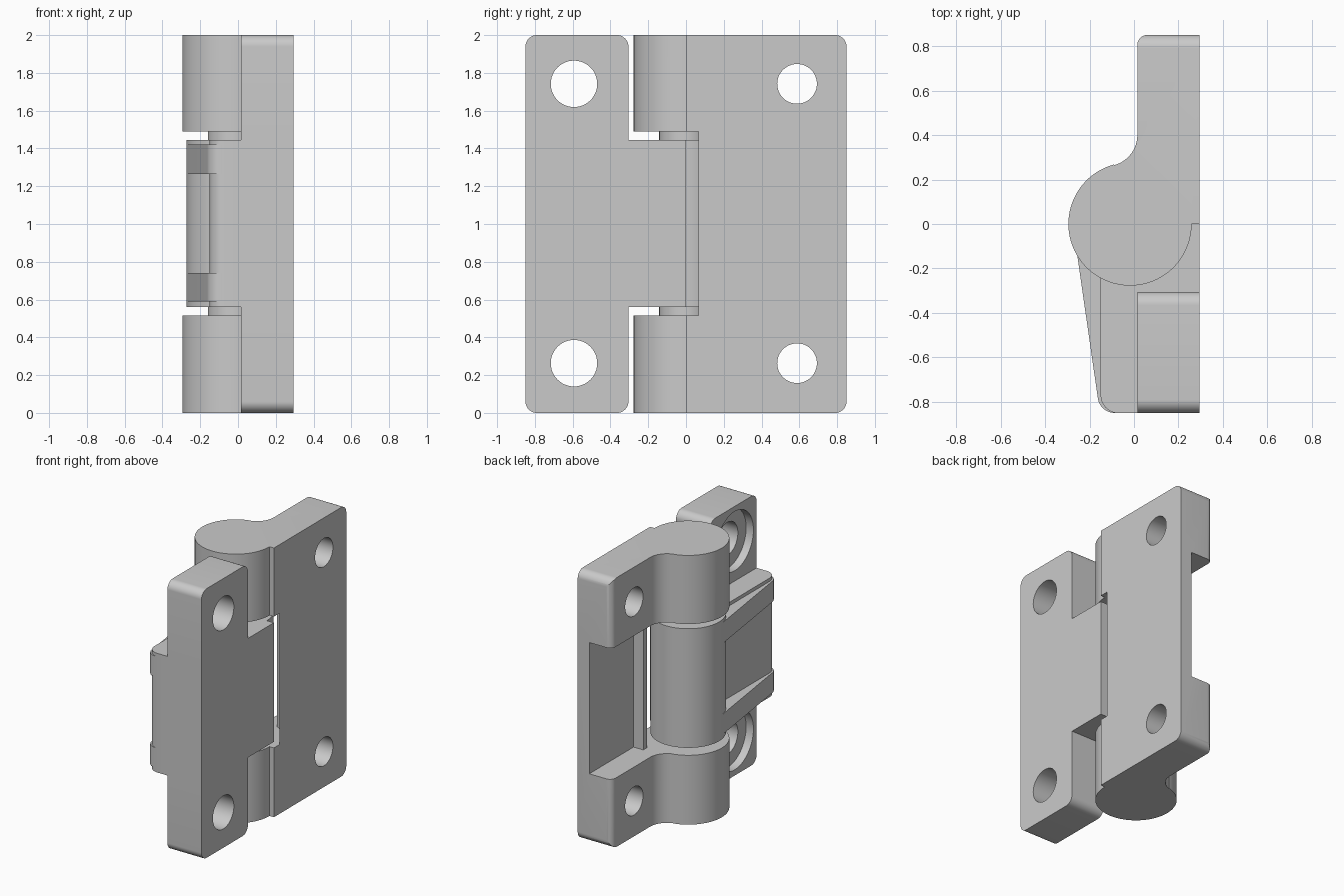
import bpy, bmesh
from math import cos, sin, radians, tan
from mathutils import Vector

cube = bpy.data.objects.get("Cube")
if cube:
    bpy.data.objects.remove(cube, do_unlink=True)

grey = bpy.data.materials.new("plain grey")
grey.use_nodes = True
grey.diffuse_color = (0.59, 0.59, 0.59, 1)
grey.node_tree.nodes["Principled BSDF"].inputs["Base Color"].default_value = grey.diffuse_color

AXIS_X = -0.018          # pin axis, running along z
BACK, FACE = 0.295, 0.015  # mounting side and outer side of the leaves
Z_GAP = (0.515, 1.49)    # space between the outer knuckles
Z_MID = (0.56, 1.445)    # height of the middle knuckle
HOLE_Z = (0.263, 1.742)


def arc(cx, cy, r, start, end, n=16):
    angles = [radians(start + (end - start) * i / n) for i in range(n + 1)]
    return [(cx + r * cos(a), cy + r * sin(a)) for a in angles]


def circle(cx, cy, r, n=64):
    return arc(cx, cy, r, 0, 360, n)[:-1]


def rounded(corners, n=8):
    """Polygon from (u, v, radius) corners, rounding each corner."""
    out = []
    for i, (u, v, r) in enumerate(corners):
        p = Vector((u, v))
        if r == 0:
            out.append((u, v))
            continue
        a = (Vector(corners[i - 1][:2]) - p).normalized()
        b = (Vector(corners[(i + 1) % len(corners)][:2]) - p).normalized()
        half = a.angle(b) / 2
        centre = p + (a + b).normalized() * (r / sin(half))
        start = (p + a * (r / tan(half)) - centre).normalized()
        end = (p + b * (r / tan(half)) - centre).normalized()
        for k in range(n + 1):
            spoke = start.lerp(end, k / n).normalized()
            out.append(tuple(centre + spoke * r))
    return out


def prism(name, outline, low, high, axis="z"):
    """Extrude an xy outline along z, or a yz outline along x."""
    bm = bmesh.new()
    place = (lambda u, v, w: (u, v, w)) if axis == "z" else (lambda u, v, w: (w, u, v))
    face = bm.faces.new([bm.verts.new(place(u, v, low)) for u, v in outline])
    grown = bmesh.ops.extrude_face_region(bm, geom=[face])["geom"]
    moved = [g for g in grown if isinstance(g, bmesh.types.BMVert)]
    bmesh.ops.translate(bm, verts=moved, vec=place(0, 0, high - low))
    bmesh.ops.recalc_face_normals(bm, faces=bm.faces)
    mesh = bpy.data.meshes.new(name)
    bm.to_mesh(mesh)
    bm.free()
    mesh.materials.append(grey)
    obj = bpy.data.objects.new(name, mesh)
    bpy.context.collection.objects.link(obj)
    return obj


def activate(obj):
    bpy.ops.object.select_all(action="DESELECT")
    obj.select_set(True)
    bpy.context.view_layer.objects.active = obj


def combine(target, tool, operation):
    activate(target)
    mod = target.modifiers.new("combine", "BOOLEAN")
    mod.operation, mod.solver, mod.object = operation, "EXACT", tool
    bpy.ops.object.modifier_apply(modifier=mod.name)
    bpy.data.objects.remove(tool, do_unlink=True)


def smooth(obj):
    activate(obj)
    bpy.ops.object.shade_smooth_by_angle(angle=radians(25))


# Rear leaf: plate flowing into the outer knuckles
outline = [(BACK, 0), (BACK, 0.85)]
outline += arc(FACE + 0.045, 0.805, 0.045, 90, 180, 8)
outline += arc(-0.125, 0.4, 0.14, 0, -75)
outline += arc(AXIS_X, 0, 0.277, 105, 360, 56)
rear = prism("rear_leaf", outline, 0, 2)
side = rounded([(-0.4, 0, 0), (0.85, 0, 0.06), (0.85, 2, 0.06), (-0.4, 2, 0)])
combine(rear, prism("rear_side_shape", side, -0.5, 0.5, "x"), "INTERSECT")

# Pocket, low rib and clearance for the middle knuckle
pocket = [(-0.5, -0.4), (0.12, -0.4), (0.12, 0.33), (0.2, 0.33), (0.2, 0.95), (-0.5, 0.95)]
combine(rear, prism("pocket_cutter", pocket, *Z_GAP), "DIFFERENCE")
combine(rear, prism("clearance_cutter", circle(AXIS_X, 0, 0.32), *Z_GAP), "DIFFERENCE")
for z in HOLE_Z:
    combine(rear, prism("hole_cutter", circle(0.588, z, 0.105, 48), -0.5, 0.5, "x"), "DIFFERENCE")
smooth(rear)

# Front leaf: rounded plate with a thick middle block
side = rounded([(-0.85, 0, 0.06), (-0.305, 0, 0.06), (-0.305, 2, 0.06), (-0.85, 2, 0.06)])
front = prism("front_leaf", side, FACE, BACK, "x")
block = rounded([(BACK, 0, 0), (-0.15, 0, 0), (-0.15, -0.85, 0.08), (BACK, -0.85, 0)])
combine(front, prism("middle_block", block, *Z_MID), "UNION")
combine(front, prism("middle_knuckle", circle(AXIS_X, 0, 0.255), *Z_MID), "UNION")

# Two sloping ribs from the knuckle to the block's end
rib = rounded([(0, -0.037, 0), (-0.27, -0.037, 0), (-0.153, -0.849, 0.075), (0, -0.849, 0)])
for low, high in ((0.59, 0.74), (1.265, 1.42)):
    combine(front, prism("sloping_rib", rib, low, high), "UNION")

# Counterbored holes
for z in HOLE_Z:
    combine(front, prism("hole_cutter", circle(-0.593, z, 0.123, 48), -0.5, 0.5, "x"), "DIFFERENCE")
    combine(front, prism("bore_cutter", circle(-0.593, z, 0.22), -0.5, FACE + 0.06, "x"), "DIFFERENCE")
smooth(front)

# Pin seen in the gaps between knuckles
pin = prism("hinge_pin", circle(AXIS_X, 0, 0.142, 48), 0.45, 1.55)
smooth(pin)
